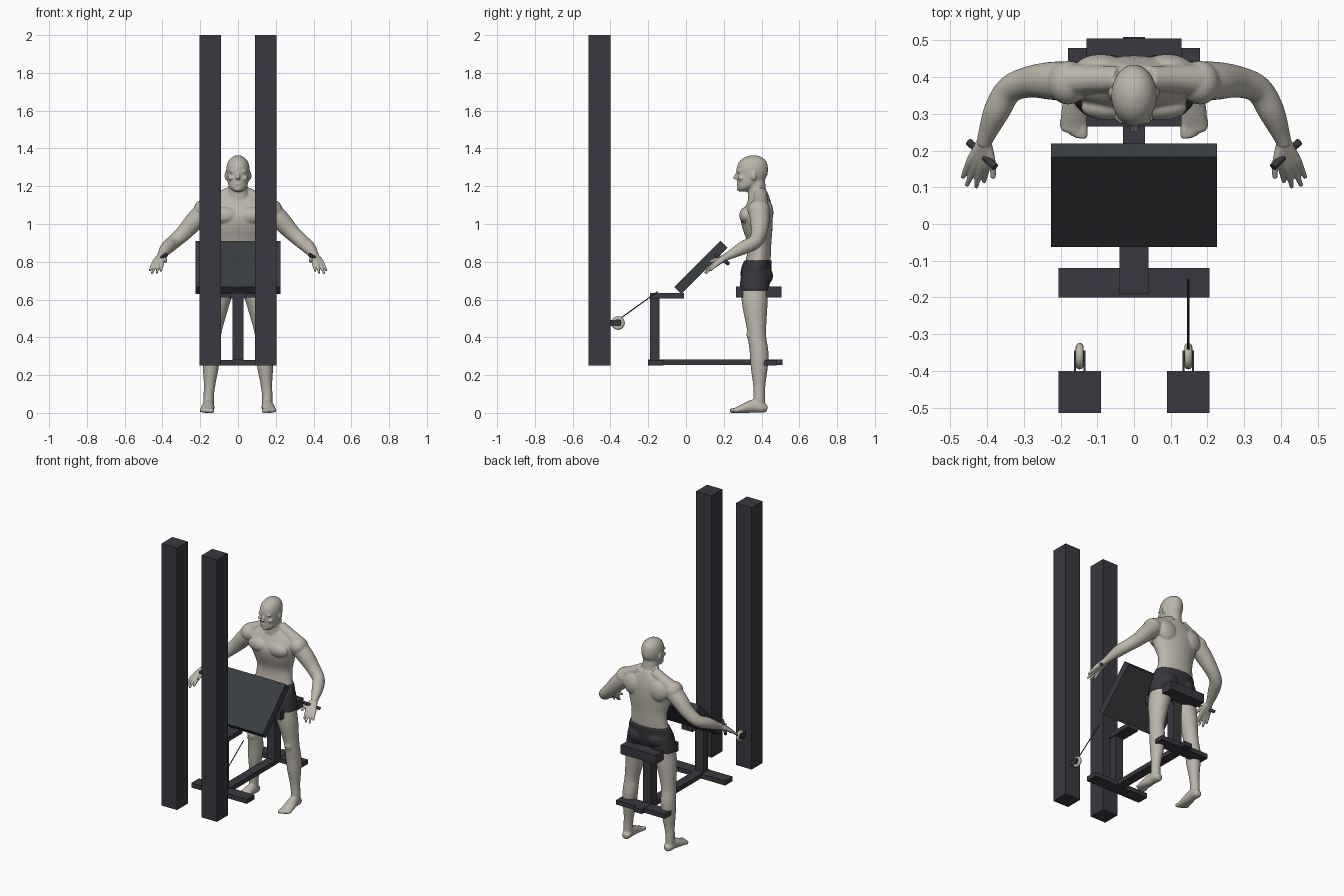
import bpy
import bmesh
from math import cos, sin, pi, radians
from mathutils import Vector, Matrix

cube = bpy.data.objects.get("Cube")
if cube:
    bpy.data.objects.remove(cube, do_unlink=True)


def material(name, r, g, b):
    mat = bpy.data.materials.new(name)
    mat.use_nodes = True
    mat.diffuse_color = (r, g, b, 1)
    shader = mat.node_tree.nodes["Principled BSDF"]
    shader.inputs["Base Color"].default_value = (r, g, b, 1)
    shader.inputs["Roughness"].default_value = 0.7
    return mat


SKIN = material("pale clay skin", 0.5, 0.47, 0.41)
FRAME = material("charcoal frame", 0.042, 0.04, 0.05)
PAD = material("dark grey pad", 0.042, 0.047, 0.051)
SHORTS = material("black cloth", 0.036, 0.036, 0.043)
PULLEY = material("pale pulley", 0.5, 0.47, 0.41)


def finish(name, bm, mat, voxel=None, rounds=6):
    """Turn a bmesh into an object; with a voxel size, fuse its parts smoothly."""
    bmesh.ops.recalc_face_normals(bm, faces=bm.faces)
    mesh = bpy.data.meshes.new(name)
    bm.to_mesh(mesh)
    bm.free()
    mesh.materials.append(mat)
    obj = bpy.data.objects.new(name, mesh)
    bpy.context.collection.objects.link(obj)
    if voxel:
        fuse = obj.modifiers.new("fuse", 'REMESH')
        fuse.mode = 'VOXEL'
        fuse.voxel_size = voxel
        fuse.use_smooth_shade = True
        relax = obj.modifiers.new("relax", 'SMOOTH')
        relax.factor = 0.5
        relax.iterations = rounds
    return obj


def box(name, x, y, z, mat=FRAME):
    """Box from its low and high limit on each axis."""
    bm = bmesh.new()
    lo, hi = Vector((x[0], y[0], z[0])), Vector((x[1], y[1], z[1]))
    size = Matrix.Diagonal((hi - lo).to_4d())
    size[3][3] = 1
    bmesh.ops.create_cube(bm, size=1, matrix=Matrix.Translation((lo + hi) / 2) @ size)
    return finish(name, bm, mat)


def smooth_path(rows, steps=4):
    """Pass a smooth curve through rows of numbers."""
    out = []
    last = len(rows) - 1
    for i in range(last):
        a, b, c, d = (rows[max(0, min(last, i + k))] for k in (-1, 0, 1, 2))
        for j in range(steps):
            t = j / steps
            out.append([q + 0.5 * t * (r - p + t * (2*p - 5*q + 4*r - s + t * (3*(q - r) + s - p)))
                        for p, q, r, s in zip(a, b, c, d)])
    return out + [list(rows[-1])]


def loft(bm, rows, level=False, side=1, sides=20):
    """Skin rows of (x, y, z, half width, half depth); level keeps rings flat."""
    rows = smooth_path(rows)
    points = [Vector((side * r[0], r[1], r[2])) for r in rows]
    rings = []
    for i, (p, row) in enumerate(zip(points, rows)):
        t = points[min(i + 1, len(points) - 1)] - points[max(i - 1, 0)]
        t = Vector((0, 0, 1)) if level else t.normalized()
        ref = Vector((0, 1, 0)) if abs(t.z) > 0.9 else Vector((0, 0, 1))
        u = t.cross(ref).normalized()
        v = u.cross(t)
        rings.append([bm.verts.new(p + u * row[3] * cos(a) + v * row[4] * sin(a))
                      for a in (2 * pi * k / sides for k in range(sides))])
    for low, high in zip(rings, rings[1:]):
        for k in range(sides):
            n = (k + 1) % sides
            bm.faces.new((low[k], low[n], high[n], high[k]))
    bm.faces.new(rings[0])
    bm.faces.new(rings[-1])


def tube(bm, rows, side=1, sides=14):
    """Round loft from rows of (x, y, z, radius)."""
    loft(bm, [(*r, r[3]) for r in rows], side=side, sides=sides)


def ball(bm, centre, radii, side=1):
    place = Matrix.Translation((side * centre[0], centre[1], centre[2]))
    bmesh.ops.create_uvsphere(bm, u_segments=20, v_segments=12, radius=1,
                              matrix=place @ Matrix.Diagonal((*radii, 1)))


# Frame, seat and sloping pad
box("base_beam", (-.03, .03), (-.2, .51), (.253, .283))
box("front_foot_bar", (-.205, .205), (-.2, -.12), (.25, .28))
box("rear_foot_bar", (-.18, .18), (.40, .48), (.25, .28))
box("front_upright", (-.03, .03), (-.19, -.14), (.28, .61))
box("pad_support_arm", (-.04, .04), (-.19, -.01), (.605, .635))
box("seat_post", (-.03, .03), (.35, .41), (.28, .61))
box("seat", (-.13, .13), (.265, .505), (.61, .67))
pad = box("sloping_pad", (-.226, .226), (-.173, .173), (-.026, .026), PAD)
pad.location = (0, .078, .77)
pad.rotation_euler.x = radians(45)

# Tall posts with pulleys
for s, label in ((1, "left"), (-1, "right")):
    box(label + "_post", sorted((s * .09, s * .205)), (-.515, -.4), (.25, 2))
    mid = s * .148
    for k, part in ((-1, "inner"), (1, "outer")):
        box(f"{label}_pulley_{part}_bracket", sorted((mid + k * .01, mid + k * .016)),
            (-.4, -.345), (.46, .492))
    bpy.ops.mesh.primitive_torus_add(location=(mid, -.36, .476), rotation=(0, pi / 2, 0),
                                     major_radius=.025, minor_radius=.011,
                                     major_segments=32, minor_segments=12)
    wheel = bpy.context.object
    wheel.name = label + "_pulley_wheel"
    wheel.data.materials.append(PULLEY)
    bpy.ops.object.shade_smooth()

# Cable running up to the support arm
bm = bmesh.new()
tube(bm, [(.148, -.345, .502, .003), (.148, -.15, .642, .003)], sides=8)
finish("cable", bm, FRAME)

# Body: torso, neck and head
bm = bmesh.new()
loft(bm, [(0, .38, .68, .12, .06), (0, .375, .76, .138, .068), (0, .385, .83, .128, .064),
          (0, .388, .9, .125, .064), (0, .378, .98, .148, .08), (0, .375, 1.04, .163, .084),
          (0, .385, 1.1, .162, .068), (0, .39, 1.14, .105, .052), (0, .39, 1.17, .05, .04)],
     level=True, sides=32)
loft(bm, [(0, .382, 1.1, .075, .055), (0, .376, 1.17, .053, .049),
          (0, .37, 1.25, .048, .046)], level=True)
loft(bm, [(0, .302, 1.172, .022, .02), (0, .317, 1.192, .045, .045),
          (0, .337, 1.22, .055, .066), (0, .349, 1.255, .06, .08),
          (0, .351, 1.295, .062, .083), (0, .354, 1.33, .053, .072),
          (0, .356, 1.352, .034, .047), (0, .356, 1.363, .012, .016)], level=True, sides=28)

# Facial forms
tube(bm, [(0, .272, 1.272, .007), (0, .262, 1.252, .009), (0, .257, 1.238, .012)])
ball(bm, (0, .278, 1.212), (.02, .01, .009))
ball(bm, (0, .283, 1.185), (.02, .014, .013))

for s in (1, -1):
    ball(bm, (.025, .281, 1.278), (.024, .011, .007), s)
    ball(bm, (.036, .292, 1.243), (.018, .018, .012), s)
    ball(bm, (.063, .358, 1.255), (.008, .015, .024), s)
    # Chest, shoulder blade and shoulder
    ball(bm, (.07, .318, 1.045), (.075, .036, .045), s)
    ball(bm, (.09, .425, 1.06), (.07, .038, .07), s)
    ball(bm, (.18, .385, 1.075), (.055, .06, .055), s)
    tube(bm, [(.04, .395, 1.165, .035), (.11, .395, 1.125, .038), (.18, .392, 1.085, .045)], s)
    # Arm
    tube(bm, [(.165, .388, 1.075, .055), (.225, .39, 1.02, .052), (.285, .387, .955, .043),
              (.34, .365, .905, .038), (.375, .305, .875, .036), (.402, .24, .84, .024),
              (.41, .215, .827, .021)], s, 20)
    # Leg
    loft(bm, [(.155, .388, .03, .028, .032), (.155, .388, .09, .028, .031),
              (.15, .388, .15, .031, .033), (.144, .388, .24, .042, .045),
              (.14, .387, .32, .046, .05), (.136, .376, .4, .045, .049),
              (.128, .372, .46, .05, .053), (.112, .365, .56, .063, .066),
              (.092, .363, .65, .07, .072), (.08, .37, .74, .065, .07)], level=True, side=s)
    ball(bm, (.136, .338, .415), (.027, .018, .032), s)
    # Foot and toes
    loft(bm, [(.153, .43, .022, .016, .016), (.154, .41, .026, .029, .026),
              (.156, .365, .036, .03, .036), (.161, .315, .026, .036, .027),
              (.164, .27, .015, .037, .016), (.165, .25, .012, .033, .012)], side=s)
    for k in range(5):
        x, tip = .138 + .0145 * k, .232 + .004 * k * k / 2
        r = .013 - .001 * k
        tube(bm, [(x, .275, .014, r), (x, tip + .012, .012, r), (x, tip, .01, r * .7)], s, 10)
finish("body", bm, SKIN, voxel=.005)

# Hands and the grips they hold
for s, label in ((1, "left"), (-1, "right")):
    bm = bmesh.new()
    wrist = (.406, .228, .833, .02)
    for knuckle, joint, tip in (
            ((.402, .172, .806), (.404, .14, .778), (.409, .114, .75)),
            ((.415, .168, .801), (.424, .13, .772), (.43, .1, .74)),
            ((.429, .17, .798), (.443, .134, .768), (.456, .104, .738)),
            ((.44, .178, .799), (.456, .15, .775), (.467, .126, .753))):
        tube(bm, [wrist, (*knuckle, .014), (*joint, .009), (*tip, .006)], s, 12)
    tube(bm, [(.404, .215, .826, .018), (.39, .178, .818, .012),
              (.384, .148, .808, .009), (.384, .125, .799, .007)], s, 12)
    finish(label + "_hand", bm, SKIN, voxel=.003, rounds=4)
    bm = bmesh.new()
    tube(bm, [(.378, .155, .838, .01), (.45, .224, .79, .01)], s, 12)
    finish(label + "_hand_grip", bm, FRAME)

# Shorts
bm = bmesh.new()
loft(bm, [(0, .37, .675, .13, .07), (0, .37, .72, .152, .08), (0, .372, .765, .152, .08),
          (0, .382, .808, .138, .073)], level=True, sides=32)
for s in (1, -1):
    loft(bm, [(.093, .363, .648, .077, .078), (.085, .366, .7, .076, .079),
              (.08, .37, .75, .07, .075)], level=True, side=s)
    ball(bm, (.066, .415, .725), (.06, .046, .05), s)
finish("shorts", bm, SHORTS, voxel=.005, rounds=3)
